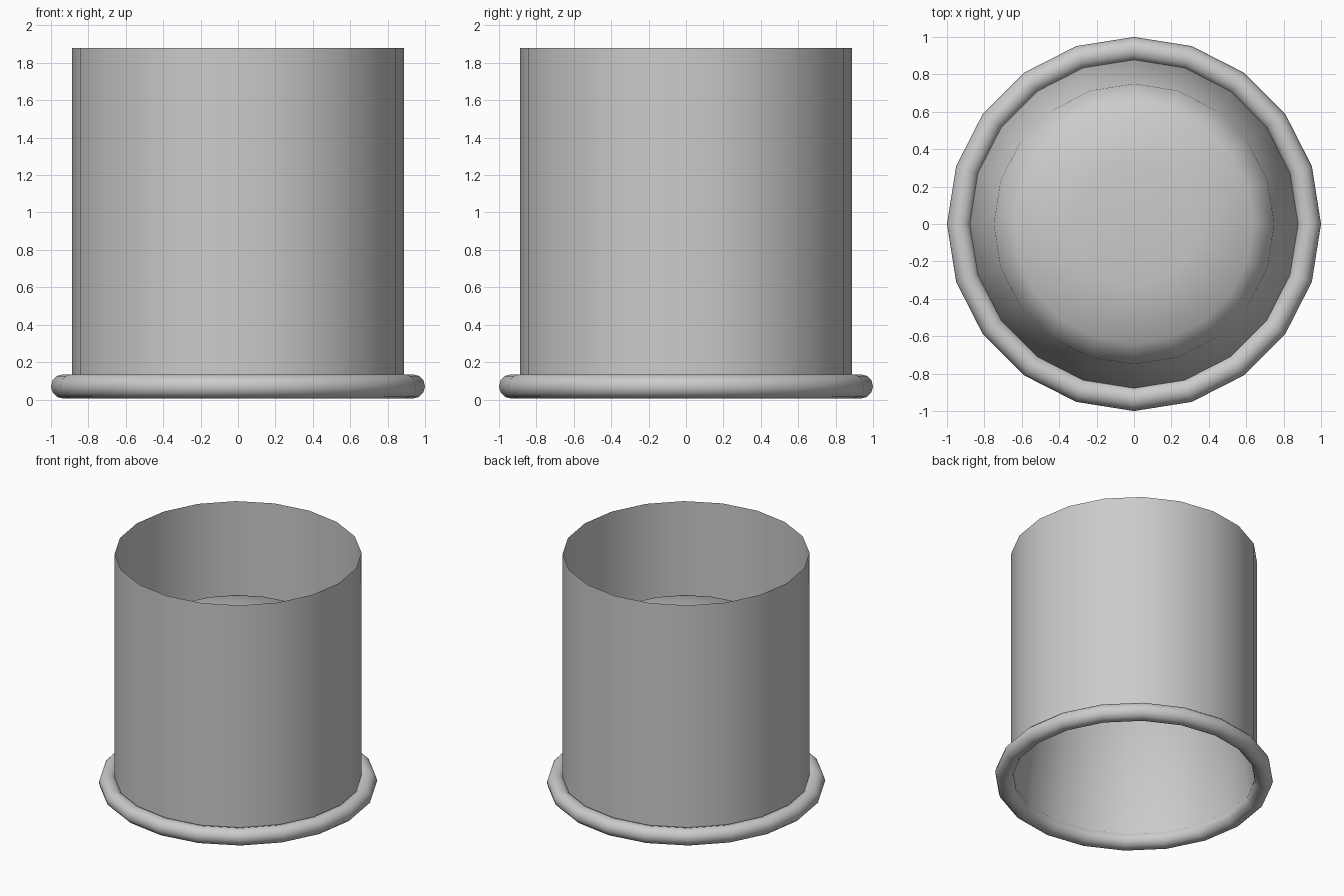
import bpy, math

if "Cube" in bpy.data.objects:
    bpy.data.objects.remove(bpy.data.objects["Cube"])

SIDES = 20


def lathe(name, profile, closed=False):
    """Spin a list of (radius, height) points round the z axis."""
    verts, rings = [], []
    for r, z in profile:
        if r == 0:
            rings.append([len(verts)] * SIDES)
            verts.append((0, 0, z))
            continue
        rings.append(list(range(len(verts), len(verts) + SIDES)))
        for i in range(SIDES):
            a = math.tau * i / SIDES
            verts.append((r * math.cos(a), r * math.sin(a), z))
    pairs = list(zip(rings, rings[1:]))
    if closed:
        pairs.append((rings[-1], rings[0]))
    faces = []
    for lo, hi in pairs:
        for i in range(SIDES):
            j = (i + 1) % SIDES
            quad = [lo[i], lo[j], hi[j], hi[i]]
            faces.append(list(dict.fromkeys(quad)))
    mesh = bpy.data.meshes.new(name)
    mesh.from_pydata(verts, [], faces)
    mesh.shade_smooth()
    obj = bpy.data.objects.new(name, mesh)
    bpy.context.collection.objects.link(obj)
    return obj


# Open thin outer tube
lathe("outer_wall", [(0.887, 0.05), (0.887, 1.88)])

# Round rolled ring at the foot
R, r, n = 0.935, 0.065, 12
lathe("base_ring",
      [(R + r * math.cos(math.tau * k / n), 0.07 + r * math.sin(math.tau * k / n))
       for k in range(n)], closed=True)

# Tapered inner liner with a rounded, nearly flat crown
lathe("inner_cap",
      [(0.88, 0.08), (0.75, 1.15), (0.64, 1.25), (0.33, 1.285), (0, 1.3)])
